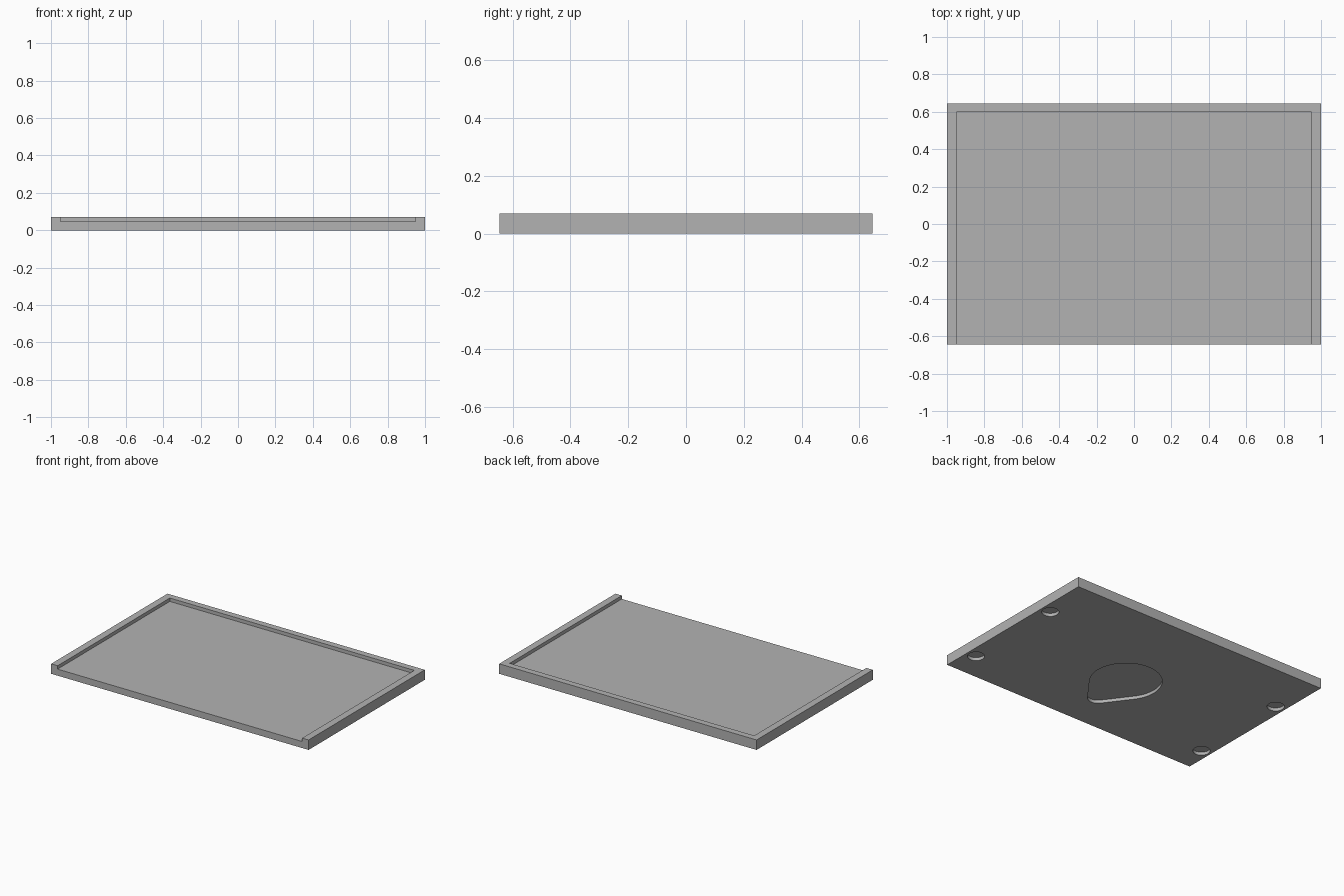
import bpy
import bmesh
from math import cos, sin, pi, acos, radians

if "Cube" in bpy.data.objects:
    bpy.data.objects.remove(bpy.data.objects["Cube"])

HALF_W, HALF_D, HEIGHT = 1.0, 0.645, 0.07
RIM, FLOOR = 0.05, 0.046
POCKET = 0.022
MID_Y = -0.08

gray = bpy.data.materials.new("plain gray")
gray.use_nodes = True
color = (0.45, 0.45, 0.45, 1)
gray.diffuse_color = color
gray.node_tree.nodes["Principled BSDF"].inputs["Base Color"].default_value = color


def prism(name, outline, z0, z1):
    """Extrude a flat outline from z0 to z1."""
    bm = bmesh.new()
    face = bm.faces.new([bm.verts.new((x, y, z0)) for x, y in outline])
    top = bmesh.ops.extrude_face_region(bm, geom=[face])["geom"]
    bmesh.ops.translate(bm, vec=(0, 0, z1 - z0),
                        verts=[v for v in top if isinstance(v, bmesh.types.BMVert)])
    bmesh.ops.recalc_face_normals(bm, faces=bm.faces)
    mesh = bpy.data.meshes.new(name)
    bm.to_mesh(mesh)
    bm.free()
    mesh.materials.append(gray)
    obj = bpy.data.objects.new(name, mesh)
    bpy.context.collection.objects.link(obj)
    return obj


def rectangle(x0, x1, y0, y1):
    return [(x0, y0), (x1, y0), (x1, y1), (x0, y1)]


def arc(cx, cy, r, a0, a1, steps):
    angles = [a0 + (a1 - a0) * i / steps for i in range(steps + 1)]
    return [(cx + r * cos(a), cy + r * sin(a)) for a in angles]


def carve(target, cutter):
    """Subtract the cutter from the target, then discard it."""
    cutter.hide_render = True
    mod = target.modifiers.new(cutter.name, "BOOLEAN")
    mod.operation = "DIFFERENCE"
    mod.solver = "EXACT"
    mod.object = cutter
    bpy.ops.object.select_all(action="DESELECT")
    bpy.context.view_layer.objects.active = target
    target.select_set(True)
    bpy.ops.object.modifier_apply(modifier=mod.name)
    bpy.data.objects.remove(cutter)


# Tray slab
tray = prism("tray", rectangle(-HALF_W, HALF_W, -HALF_D, HALF_D), 0, HEIGHT)

# Shallow top recess, open at the front
inner = HALF_W - RIM
carve(tray, prism("top_recess",
                  rectangle(-inner, inner, -HALF_D - 0.1, HALF_D - RIM + 0.005),
                  FLOOR, HEIGHT + 0.1))

# Teardrop pocket underneath: two circles joined by tangents
big, small, gap = 0.23, 0.065, 0.275
tangent = acos((big - small) / gap)
a = -pi / 2 + tangent
teardrop = (arc(0, MID_Y, big, a, pi - a, 48)
            + arc(0, MID_Y - gap, small, pi - a, 2 * pi + a, 20))
carve(tray, prism("teardrop_pocket", teardrop, -0.1, POCKET))

# Round pockets near the four corners
for x in (-0.93, 0.93):
    for y in (MID_Y - 0.365, MID_Y + 0.365):
        circle = arc(x, y, 0.055, 0, 2 * pi, 32)[:-1]
        carve(tray, prism("round_pocket", circle, -0.1, POCKET))

bpy.ops.object.shade_smooth_by_angle(angle=radians(30))
